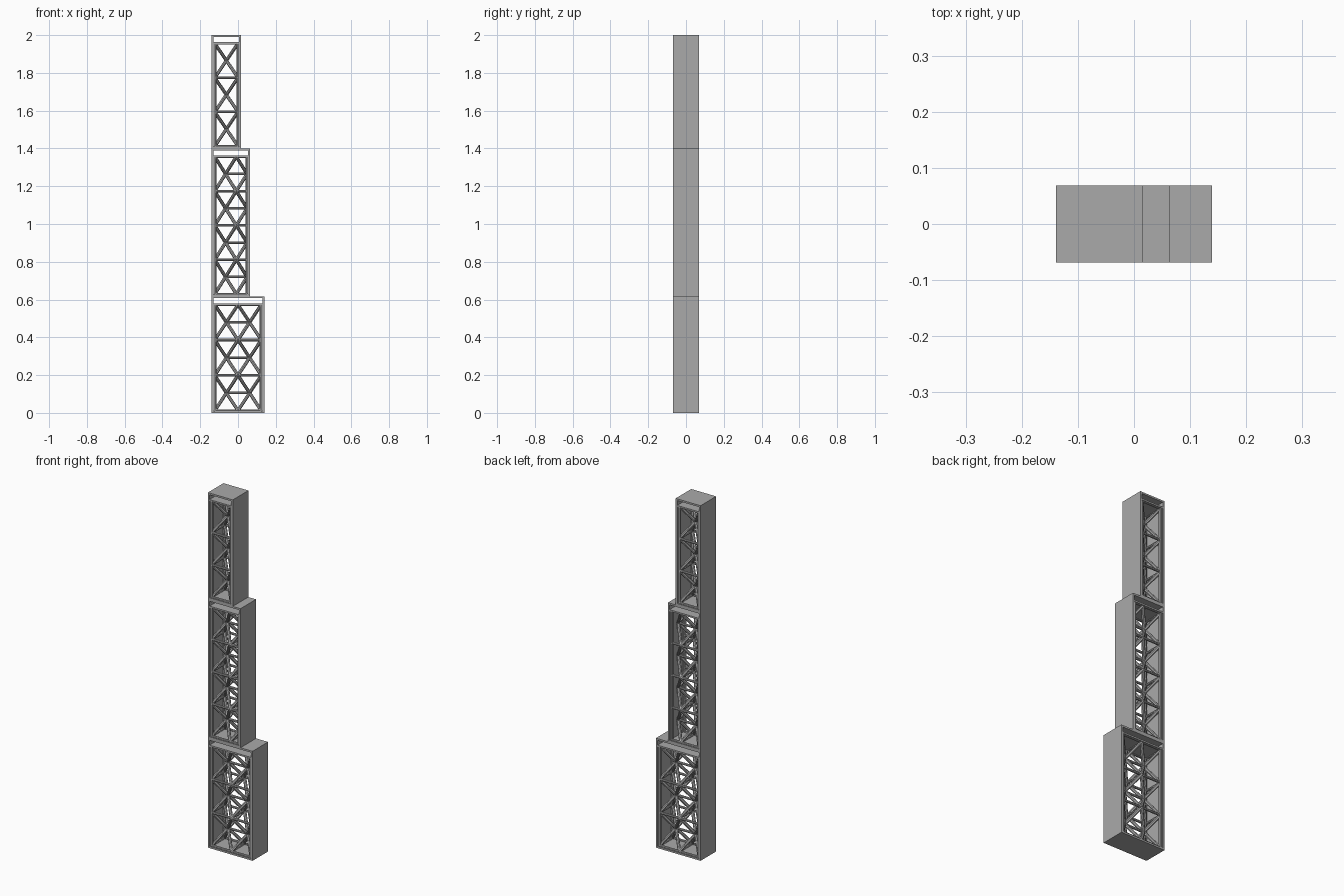
import bpy
import bmesh
from mathutils import Matrix, Vector

cube = bpy.data.objects.get("Cube")
if cube:
    bpy.data.objects.remove(cube)

steel = bpy.data.materials.new("steel_grey")
steel.use_nodes = True
grey = (0.4, 0.4, 0.4, 1)
steel.diffuse_color = grey
steel.node_tree.nodes["Principled BSDF"].inputs["Base Color"].default_value = grey

LEFT, DEPTH, WALL = -0.139, 0.138, 0.01
RADIUS, CELL, INSET, FACE_Y = 0.009, 0.118, 0.016, 0.058


def finish(bm, name):
    mesh = bpy.data.meshes.new(name)
    bm.to_mesh(mesh)
    bm.free()
    mesh.materials.append(steel)
    obj = bpy.data.objects.new(name, mesh)
    bpy.context.collection.objects.link(obj)
    return obj


def add_plate(bm, x0, x1, z0, z1):
    """Full-depth box between two corners of the front outline."""
    place = Matrix.Translation(((x0 + x1) / 2, 0, (z0 + z1) / 2))
    size = Matrix.Diagonal((x1 - x0, DEPTH, z1 - z0, 1))
    bmesh.ops.create_cube(bm, size=1, matrix=place @ size)


def add_tube(bm, a, b, radius=RADIUS):
    """Round bar between two points."""
    a, b = Vector(a), Vector(b)
    turn = (b - a).to_track_quat("Z", "Y").to_matrix().to_4x4()
    bmesh.ops.create_cone(bm, cap_ends=True, segments=8, radius1=radius, radius2=radius,
                          depth=(b - a).length, matrix=Matrix.Translation((a + b) / 2) @ turn)


def casing(name, right, low, high):
    """Side walls, roof, floor and the shelf over the truss, open at front and back."""
    bm = bmesh.new()
    add_plate(bm, LEFT, LEFT + WALL, low, high)
    add_plate(bm, right - WALL, right, low, high)
    add_plate(bm, LEFT + WALL, right - WALL, high - WALL, high)
    add_plate(bm, LEFT + WALL, right - WALL, low, low + WALL)
    add_plate(bm, LEFT + WALL, right - WALL, high - 0.046, high - 0.037)
    finish(bm, name)


def truss(name, right, low, high, bays):
    """Stacked box cells whose braces run from the corners to the cell centre."""
    bm = bmesh.new()
    x0, x1 = LEFT + INSET, right - INSET
    z0, z1 = low + 0.012, high - 0.044
    step = (z1 - z0) / bays
    halves = round((x1 - x0) / CELL * 2)
    half = (x1 - x0) / halves
    thin = RADIUS * 0.75
    for y in (-FACE_Y, FACE_Y):
        # Posts and rails
        for x in (x0, x1):
            add_tube(bm, (x, y, z0), (x, y, z1))
        for i in range(bays + 1):
            add_tube(bm, (x0, y, z0 + i * step), (x1, y, z0 + i * step), thin)
        # Body diagonals, corner to centre
        for bay in range(bays):
            z = z0 + bay * step
            for k in range(halves):
                corner, centre = (k, k + 1) if k % 2 == 0 else (k + 1, k)
                for end in (z, z + step):
                    add_tube(bm, (x0 + corner * half, y, end),
                             (x0 + centre * half, 0, z + step / 2))
    # Bars joining neighbouring cell centres
    if halves > 2:
        for bay in range(bays):
            mid = z0 + (bay + 0.5) * step
            add_tube(bm, (x0 + half, 0, mid), (x0 + 3 * half, 0, mid), thin)
    # Ties through the depth at the rail nodes
    for i in range(bays + 1):
        z = z0 + i * step
        for k in range(0, halves + 1, 2):
            x = x0 + k * half
            add_tube(bm, (x, -FACE_Y, z), (x, FACE_Y, z), thin)
    obj = finish(bm, name)
    bpy.ops.object.select_all(action="DESELECT")
    bpy.context.view_layer.objects.active = obj
    obj.select_set(True)
    bpy.ops.object.shade_smooth_by_angle()


sections = [("lower", 0.139, 0.0, 0.617, 3),
            ("middle", 0.064, 0.617, 1.4, 4),
            ("upper", 0.016, 1.4, 2.0, 3)]
for label, right, low, high, bays in sections:
    casing(label + "_casing", right, low, high)
    truss(label + "_truss", right, low, high, bays)
